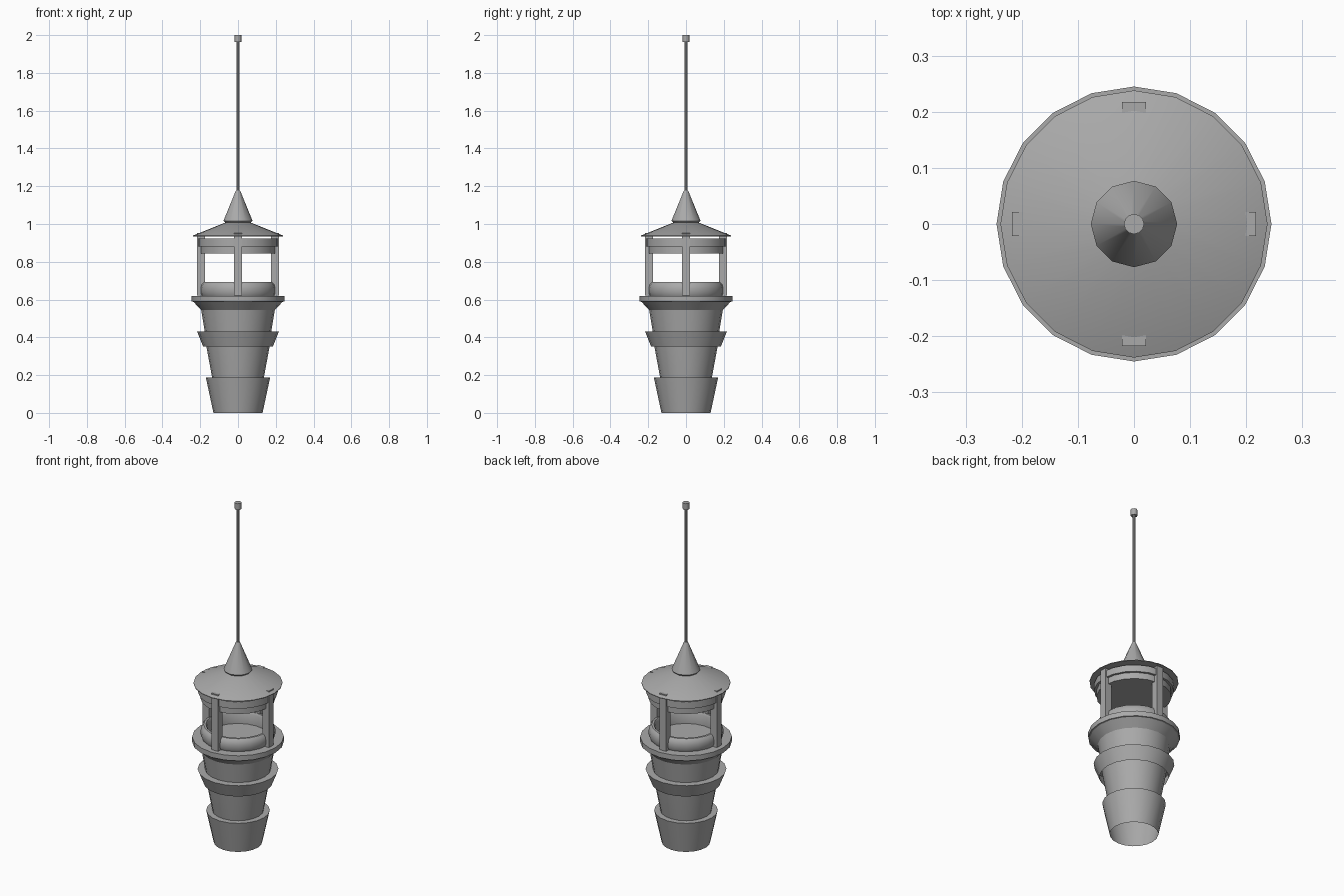
import bpy, bmesh, math
from mathutils import Matrix

cube = bpy.data.objects.get("Cube")
if cube:
    bpy.data.objects.remove(cube)

grey = bpy.data.materials.new("plain_grey")
grey.use_nodes = True
COLOUR = (0.4, 0.4, 0.4, 1)
grey.diffuse_color = COLOUR
grey.node_tree.nodes["Principled BSDF"].inputs["Base Color"].default_value = COLOUR


def finish(name, bm):
    """Turn a bmesh into a shaded object."""
    mesh = bpy.data.meshes.new(name)
    bm.to_mesh(mesh)
    bm.free()
    mesh.materials.append(grey)
    obj = bpy.data.objects.new(name, mesh)
    bpy.context.collection.objects.link(obj)
    bpy.ops.object.select_all(action='DESELECT')
    obj.select_set(True)
    bpy.context.view_layer.objects.active = obj
    bpy.ops.object.shade_smooth_by_angle(angle=math.radians(32))
    return obj


def lathe(name, profile, sides=20):
    """Spin a (radius, height) profile, listed bottom to top, around z."""
    bm = bmesh.new()
    verts = [bm.verts.new((r, 0, z)) for r, z in profile]
    edges = [bm.edges.new(pair) for pair in zip(verts, verts[1:])]
    bmesh.ops.spin(bm, geom=verts + edges, cent=(0, 0, 0), axis=(0, 0, 1),
                   angle=math.tau, steps=sides, use_merge=True)
    bmesh.ops.remove_doubles(bm, verts=bm.verts, dist=1e-5)
    bmesh.ops.recalc_face_normals(bm, faces=bm.faces)
    # the widest ring of an outer shell should face away from the axis
    face = max(bm.faces, key=lambda f: f.calc_center_median().xy.length)
    if face.normal.xy.dot(face.calc_center_median().xy) < 0:
        bmesh.ops.reverse_faces(bm, faces=bm.faces)
    return finish(name, bm)


# Tapered tower, open underneath
lathe("base_section", [(0.13, 0), (0.17, 0.187), (0.135, 0.187)])
lathe("middle_section", [(0.137, 0.187), (0.168, 0.355), (0.18, 0.43)])
lathe("collar", [(0.185, 0.352), (0.216, 0.43), (0.175, 0.43)])
lathe("upper_section", [(0.176, 0.43), (0.195, 0.545)])

# Gallery deck with a rounded wall around a sunken floor
lathe("gallery_deck", [(0.195, 0.545), (0.236, 0.588), (0.245, 0.59), (0.245, 0.62), (0, 0.62)])
lathe("gallery_wall", [(0.193, 0.62), (0.2, 0.635), (0.2, 0.66), (0.195, 0.68),
                       (0.184, 0.692), (0.172, 0.692), (0.165, 0.68), (0.165, 0.62)])

# Four posts, rising slightly through the roof
for i, side in enumerate(("left", "back", "right", "front")):
    bm = bmesh.new()
    bmesh.ops.create_cube(bm, size=1)
    bmesh.ops.scale(bm, vec=(0.042, 0.043, 0.333), verts=bm.verts)
    bmesh.ops.translate(bm, vec=(0.196, 0, 0.787), verts=bm.verts)
    bmesh.ops.rotate(bm, matrix=Matrix.Rotation(i * math.pi / 2, 3, 'Z'), verts=bm.verts)
    finish(side + "_post", bm)

# Lintel of two stepped bands under the roof
lathe("lintel", [(0, 0.845), (0.2, 0.845), (0.2, 0.882), (0.213, 0.882), (0.213, 0.922), (0, 0.922)])

# Roof, spire and mast
lathe("roof", [(0, 0.935), (0.238, 0.935), (0.238, 0.939), (0.068, 1.007), (0, 1.007)])
lathe("spire", [(0.066, 1.005), (0.077, 1.017), (0.011, 1.178), (0, 1.178)], 12)
lathe("mast", [(0.009, 1.17), (0.009, 1.97)], 10)
lathe("mast_tip", [(0, 1.963), (0.018, 1.963), (0.018, 2.0), (0, 2.0)], 12)
